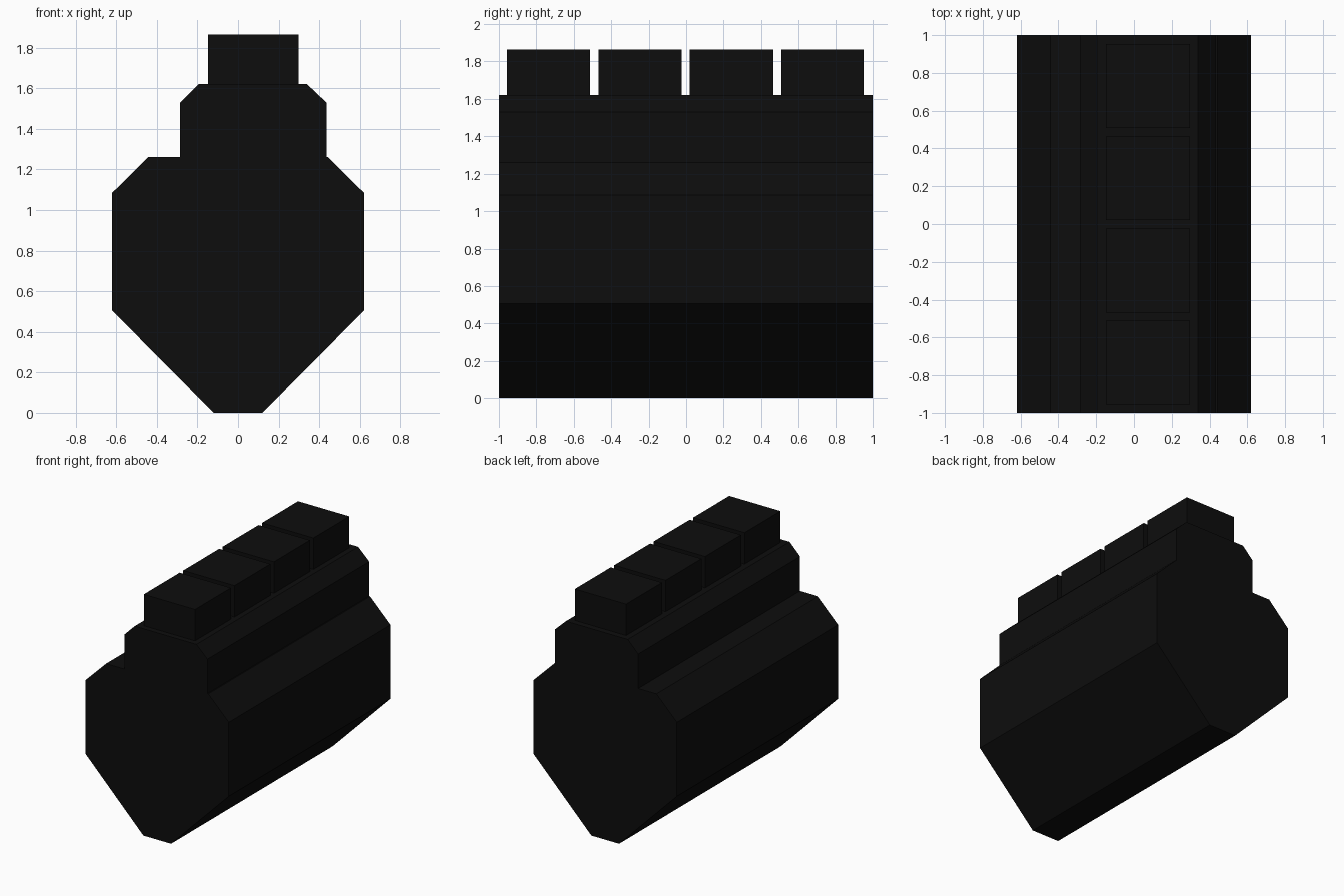
import bpy, bmesh

if "Cube" in bpy.data.objects:
    bpy.data.objects.remove(bpy.data.objects["Cube"])

black = bpy.data.materials.new("black")
black.diffuse_color = (0.004, 0.004, 0.004, 1)
black.use_nodes = True
black.node_tree.nodes["Principled BSDF"].inputs["Base Color"].default_value = black.diffuse_color


def extrude_profile(name, points, y0, y1):
    """Extrude an (x, z) outline along y into a closed solid."""
    bm = bmesh.new()
    face = bm.faces.new([bm.verts.new((x, y0, z)) for x, z in points])
    ext = bmesh.ops.extrude_face_region(bm, geom=[face], use_keep_orig=True)
    moved = [v for v in ext["geom"] if isinstance(v, bmesh.types.BMVert)]
    bmesh.ops.translate(bm, verts=moved, vec=(0, y1 - y0, 0))
    bmesh.ops.recalc_face_normals(bm, faces=bm.faces)
    mesh = bpy.data.meshes.new(name)
    bm.to_mesh(mesh)
    bm.free()
    mesh.materials.append(black)
    obj = bpy.data.objects.new(name, mesh)
    bpy.context.collection.objects.link(obj)
    return obj


# Main body: symmetric, tapered towards the base
half = [(0.12, 0), (0.62, 0.505), (0.62, 1.085), (0.443, 1.26)]
extrude_profile("main_body", half + [(-x, z) for x, z in reversed(half)], -1, 1)

# Upper housing: offset to the right, chamfered top edges
extrude_profile("upper_housing", [(-0.285, 1.26), (0.435, 1.26), (0.435, 1.53), (0.34, 1.62),
                                  (-0.195, 1.62), (-0.285, 1.53)], -1, 1)

# Row of four square blocks on top
for i in range(4):
    y = (i - 1.5) * 0.488 - 0.002
    extrude_profile(f"top_block_{i + 1}", [(-0.147, 1.62), (0.297, 1.62), (0.297, 1.865),
                                           (-0.147, 1.865)], y - 0.222, y + 0.222)
